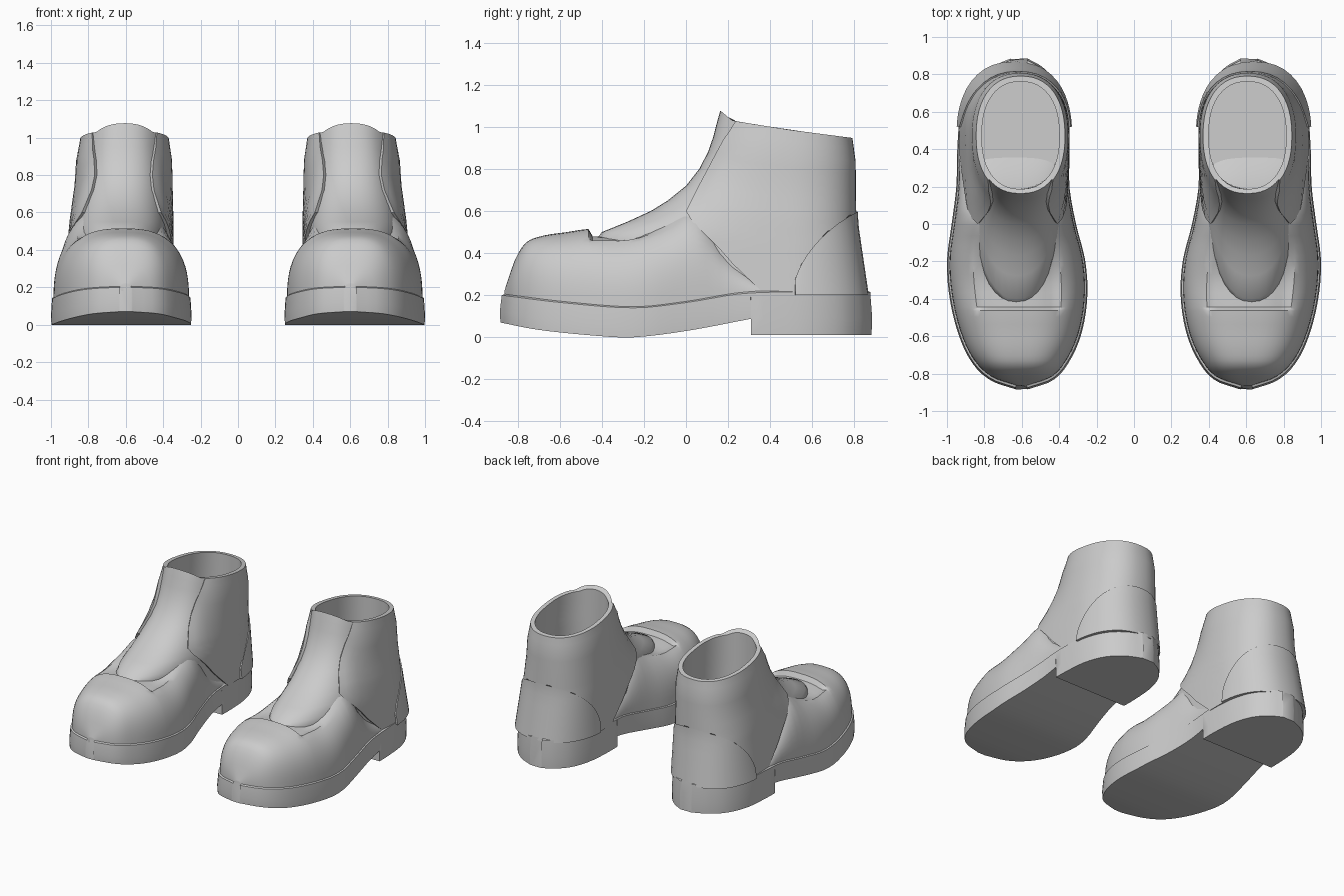
import bpy, bmesh, math

if "Cube" in bpy.data.objects:
    bpy.data.objects.remove(bpy.data.objects["Cube"])

leather = bpy.data.materials.new("grey leather")
leather.diffuse_color = (0.6, 0.6, 0.6, 1)
leather.use_nodes = True
leather.node_tree.nodes["Principled BSDF"].inputs["Base Color"].default_value = leather.diffuse_color


def lin(tab, v):
    """Straight interpolation in a small profile table."""
    if v <= tab[0][0]:
        return tab[0][1]
    for (a, p), (b, q) in zip(tab, tab[1:]):
        if v <= b:
            return p + (q - p) * (v - a) / (b - a)
    return tab[-1][1]


def curve(tab, v):
    """Smooth (Hermite) interpolation in a small profile table."""
    v = min(max(v, tab[0][0]), tab[-1][0])
    n = len(tab)
    i = next(k for k in range(n - 1) if v <= tab[k + 1][0])

    def slope(k):
        (a, p), (b, q) = tab[max(k - 1, 0)], tab[min(k + 1, n - 1)]
        return (q - p) / (b - a)
    (a, p), (b, q) = tab[i], tab[i + 1]
    h = b - a
    t = (v - a) / h
    return ((2*t**3 - 3*t*t + 1) * p + (t**3 - 2*t*t + t) * h * slope(i)
            + (3*t*t - 2*t**3) * q + (t**3 - t*t) * h * slope(i + 1))


def loft(name, loops):
    """Skin closed loops, cap both ends, mirror to make the second boot."""
    bm = bmesh.new()
    rows = [[bm.verts.new(p) for p in loop] for loop in loops]
    n = len(rows[0])
    for r, s in zip(rows, rows[1:]):
        for i in range(n):
            j = (i + 1) % n
            bm.faces.new((r[i], r[j], s[j], s[i]))
    bm.faces.new(rows[0][::-1])
    bm.faces.new(rows[-1])
    bmesh.ops.recalc_face_normals(bm, faces=bm.faces)
    me = bpy.data.meshes.new(name)
    bm.to_mesh(me)
    bm.free()
    ob = bpy.data.objects.new(name, me)
    bpy.context.collection.objects.link(ob)
    me.materials.append(leather)
    bpy.ops.object.select_all(action='DESELECT')
    bpy.context.view_layer.objects.active = ob
    ob.select_set(True)
    bpy.ops.object.shade_smooth_by_angle(angle=math.radians(40))
    m = ob.modifiers.new("pair", 'MIRROR')
    m.use_clip = False
    m.use_mirror_merge = False
    return ob


# Plan outline of the sole: inner and outer edge along y
INNER = [(-.885, .57), (-.84, .44), (-.75, .355), (-.6, .285), (-.4, .25), (-.2, .26),
         (0, .31), (.2, .345), (.4, .345), (.6, .36), (.75, .41), (.84, .49), (.885, .57)]
OUTER = [(-.885, .63), (-.84, .76), (-.75, .86), (-.6, .935), (-.4, .985), (-.2, 1.0),
         (0, .975), (.2, .95), (.4, .945), (.6, .925), (.75, .86), (.84, .76), (.885, .66)]
SOLE_BOTTOM = [(-.885, .07), (-.7, .035), (-.4, .005), (-.25, 0), (0, .03), (.31, .088)]
SOLE_TOP = [(-.885, .2), (-.6, .165), (-.25, .14), (0, .165), (.3, .21), (.885, .215)]


def shrink(x, y, z, f):
    return (.62 + (x - .62) * f, y * (1 - (1 - f) * .7), z)


# Sole with heel block
N = 44
stations = [-.885 * math.cos(math.pi * i / N) for i in range(N + 1)]
stations = sorted(stations + [.3095, .3105])
loops = []
for y in stations:
    a, b, t = curve(INNER, y), curve(OUTER, y), curve(SOLE_TOP, y)
    z = curve(SOLE_BOTTOM, y) if y < .31 else .01
    m = z + (t - z) * .4
    loops.append([shrink(a, y, z, .995), shrink(b, y, z, .995), shrink(b, y, m, 1),
                  shrink(b, y, t, .985), shrink(b, y, t + .008, .955),
                  shrink(a, y, t + .008, .955), shrink(a, y, t, .985), shrink(a, y, m, 1)])
loft("sole", loops)

# Foot: domed sections with a lip where the tongue starts
FOOT_TOP = [(-.885, .22), (-.865, .28), (-.83, .375), (-.78, .45), (-.7, .482), (-.58, .5),
            (-.47, .515), (-.3, .51), (-.1, .565), (0, .62), (.08, .62), (.18, .46),
            (.3, .34), (.4, .27)]
foot_y = [-.885 + 1.285 * (1 - math.cos(math.pi / 2 * i / 34)) for i in range(35)]
foot_y = sorted(foot_y + [-.475, -.455])
loops = []
for y in foot_y:
    a, b = curve(INNER, y), curve(OUTER, y)
    z0, zt = curve(SOLE_TOP, y) - .02, curve(FOOT_TOP, y)
    c, w = (a + b) / 2, (b - a) / 2
    dent = lin([(-.475, 0), (-.455, .035), (-.25, .03), (-.1, 0)], y)
    loop = []
    for k in range(33):
        th = math.pi * k / 32
        co, si = math.cos(th), math.sin(th)
        x = c + math.copysign(abs(co) ** (2 / 2.7), co) * w
        z = z0 + (zt - z0) * abs(si) ** (2 / 2.7)
        z -= dent * min(1, max(0, (.24 - abs(x - c)) / .04))
        loop.append(shrink(x, y, z, .965))
    loops.append(loop)
loft("foot", loops)

# Shaft profiles by height
FRONT = [(.2, -.3), (.45, -.43), (.5, -.4), (.54, -.3), (.61, -.15), (.72, 0), (.87, .1), (1.08, .163)]
BACK = [(.2, .835), (.6, .79), (1.08, .785)]
LEFT = [(.2, .365), (.6, .365), (1.08, .375)]
RIGHT = [(.2, .915), (.6, .88), (.8, .855), (1.08, .838)]
RIM = [(.16, 1.08), (.22, 1.03), (.28, 1.02), (.5, .985), (.81, .945)]
LEVELS = [.2, .25, .3, .36, .42, .46, .5, .55, .6, .65, .72, .8, .88, .95, 1.02, 1.08]
YC = .47


def ring_point(zn, th, off=0, y_min=-1):
    """Point on the shaft; th is 0 at the front and pi at the back."""
    front = max(curve(FRONT, zn) - off, y_min)
    a, b = lin(LEFT, zn) - off, lin(RIGHT, zn) + off
    co, si = math.cos(th), math.sin(th)
    e = 2 / 2.3
    reach = YC - front if co > 0 else lin(BACK, zn) + off - YC
    y = YC - math.copysign(abs(co) ** e, co) * reach
    x = (a + b) / 2 + math.copysign(abs(si) ** e, si) * (b - a) / 2
    return (x, y, .2 + (lin(RIM, y) - .2) * (zn - .2) / .88)


# Shaft with tongue outside and lining inside
angles = [2 * math.pi * i / 48 for i in range(48)]
loops = [[ring_point(z, t) for t in angles] for z in LEVELS]
loops += [[ring_point(z, t, -.024, .187) for t in angles] for z in LEVELS[:1:-1]]
loft("shaft", loops)

# Side panel wrapped around the back, open over the tongue
EDGE = [(.2, .38), (.25, .33), (.55, .03), (.6, 0), (.72, .06), (.88, .145), (1.08, .235)]
loops = []
for z in LEVELS:
    off = lin([(.2, .02), (.95, .02), (1.08, .006)], z)
    reach = YC - curve(FRONT, z) + off
    th0 = math.acos(((YC - lin(EDGE, z)) / reach) ** (2.3 / 2))
    span = [th0 + (2 * math.pi - 2 * th0) * i / 40 for i in range(41)]
    loops.append([ring_point(z, t, off) for t in span]
                 + [ring_point(z, t, -.008) for t in reversed(span)])
loft("side_panel", loops)

# Rounded heel counter
fan = [math.sin(math.pi / 2 * (i / 14 - 1)) * .985 for i in range(29)]
loops = []
for s in [0, .2, .4, .6, .8, .93, 1]:
    def wall(off):
        return [ring_point(.2 + s * .47 * math.sqrt(1 - p * p), math.pi + p * 1.5, off)
                for p in fan]
    loops.append(wall(.034 - .006 * s) + wall(0)[::-1])
loft("heel_counter", loops)
